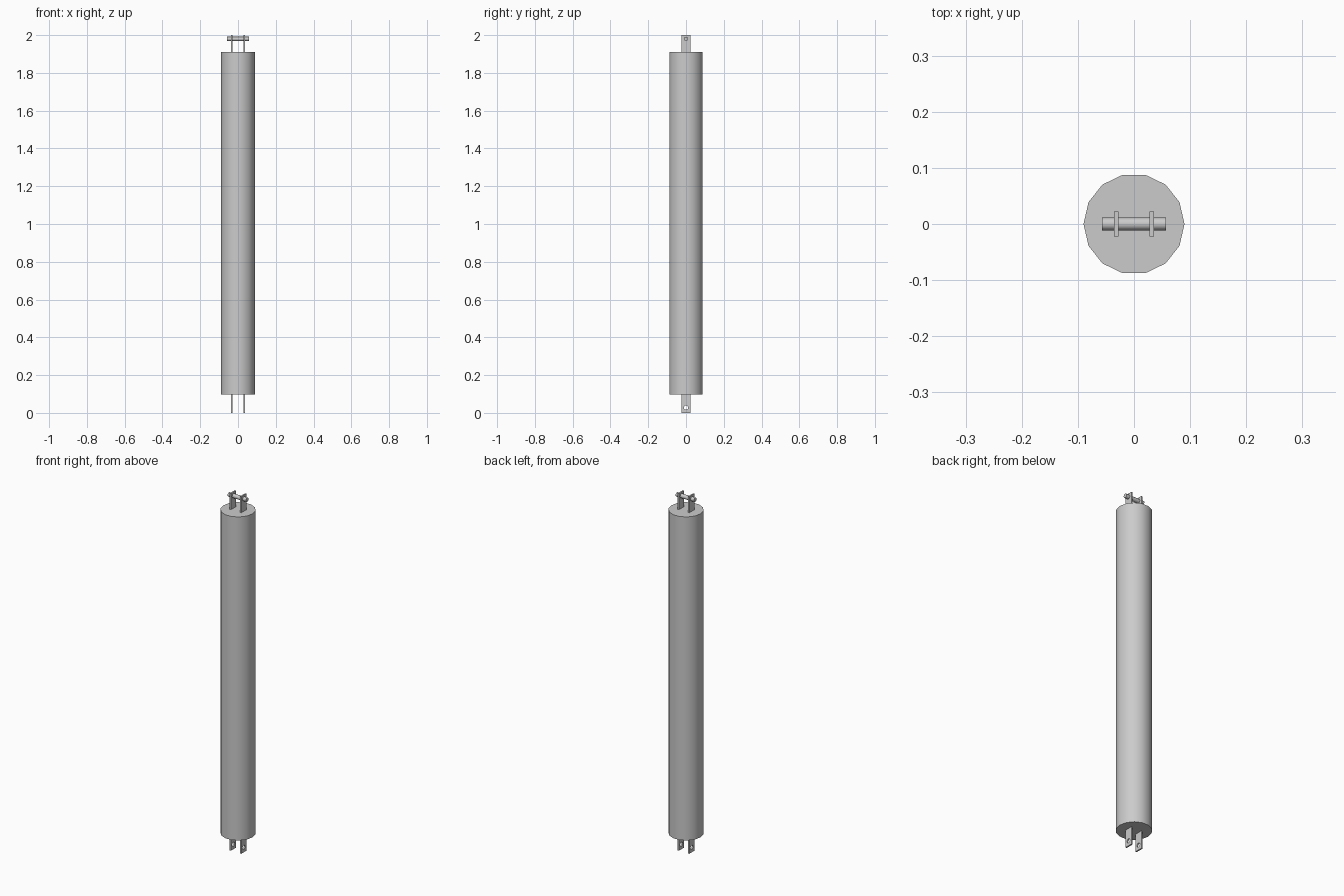
import bpy
import math
from mathutils import Matrix

BODY_LOW, BODY_HIGH, TOP = 0.098, 1.91, 2.0
BODY_R, PIN_R, PIN_HALF = 0.09, 0.0115, 0.057
LUG_X, LUG_HALF_Y, LUG_THICK = 0.032, 0.0225, 0.008
PIN_Z, HOLE_Z = 1.98, 0.028

cube = bpy.data.objects.get("Cube")
if cube:
    bpy.data.objects.remove(cube, do_unlink=True)

steel = bpy.data.materials.new("grey_steel")
steel.use_nodes = True
grey = (0.6, 0.6, 0.6, 1)
steel.diffuse_color = grey
steel.node_tree.nodes["Principled BSDF"].inputs["Base Color"].default_value = grey


def cylinder(name, sides, radius, length, centre, rotation, crease):
    bpy.ops.mesh.primitive_cylinder_add(vertices=sides, radius=radius, depth=length,
                                        location=centre, rotation=rotation)
    obj = bpy.context.object
    obj.name = name
    obj.data.materials.append(steel)
    bpy.ops.object.shade_smooth_by_angle(angle=math.radians(crease))
    return obj


def lug(name, x, low, high, hole_z):
    # Flat outline with a pin hole, extruded and stood up across the x axis
    curve = bpy.data.curves.new(name, "CURVE")
    curve.dimensions = "2D"
    curve.fill_mode = "BOTH"
    curve.extrude = LUG_THICK / 2
    w = LUG_HALF_Y
    plate = [(-w, low), (w, low), (w, high), (-w, high)]
    hole = [(PIN_R * math.cos(i * math.tau / 12), hole_z + PIN_R * math.sin(i * math.tau / 12))
            for i in range(12)]
    for outline in (plate, hole):
        spline = curve.splines.new("POLY")
        spline.points.add(len(outline) - 1)
        spline.use_cyclic_u = True
        spline.use_smooth = False
        for point, (y, z) in zip(spline.points, outline):
            point.co = (y, z, 0, 1)
    obj = bpy.data.objects.new(name, curve)
    bpy.context.collection.objects.link(obj)
    # Local x, y, z become world y, z, x
    obj.matrix_world = Matrix.Translation((x, 0, 0)) @ Matrix(
        ((0, 0, 1, 0), (1, 0, 0, 0), (0, 1, 0, 0), (0, 0, 0, 1)))
    curve.materials.append(steel)
    bpy.ops.object.select_all(action="DESELECT")
    obj.select_set(True)
    bpy.context.view_layer.objects.active = obj
    bpy.ops.object.convert(target="MESH")


# Long tube, with a corner of its outline on the x axis
cylinder("body_tube", 14, BODY_R, BODY_HIGH - BODY_LOW,
         (0, 0, (BODY_LOW + BODY_HIGH) / 2), (0, 0, math.pi / 2), 40)

# Pair of drilled lugs at each end
for side, x in (("left", LUG_X), ("right", -LUG_X)):
    lug("top_lug_" + side, x, BODY_HIGH, TOP, PIN_Z)
    lug("bottom_lug_" + side, x, 0, BODY_LOW, HOLE_Z)

# Cross pin through the top lugs
cylinder("top_pin", 12, PIN_R, 2 * PIN_HALF, (0, 0, PIN_Z), (0, math.pi / 2, 0), 40)
